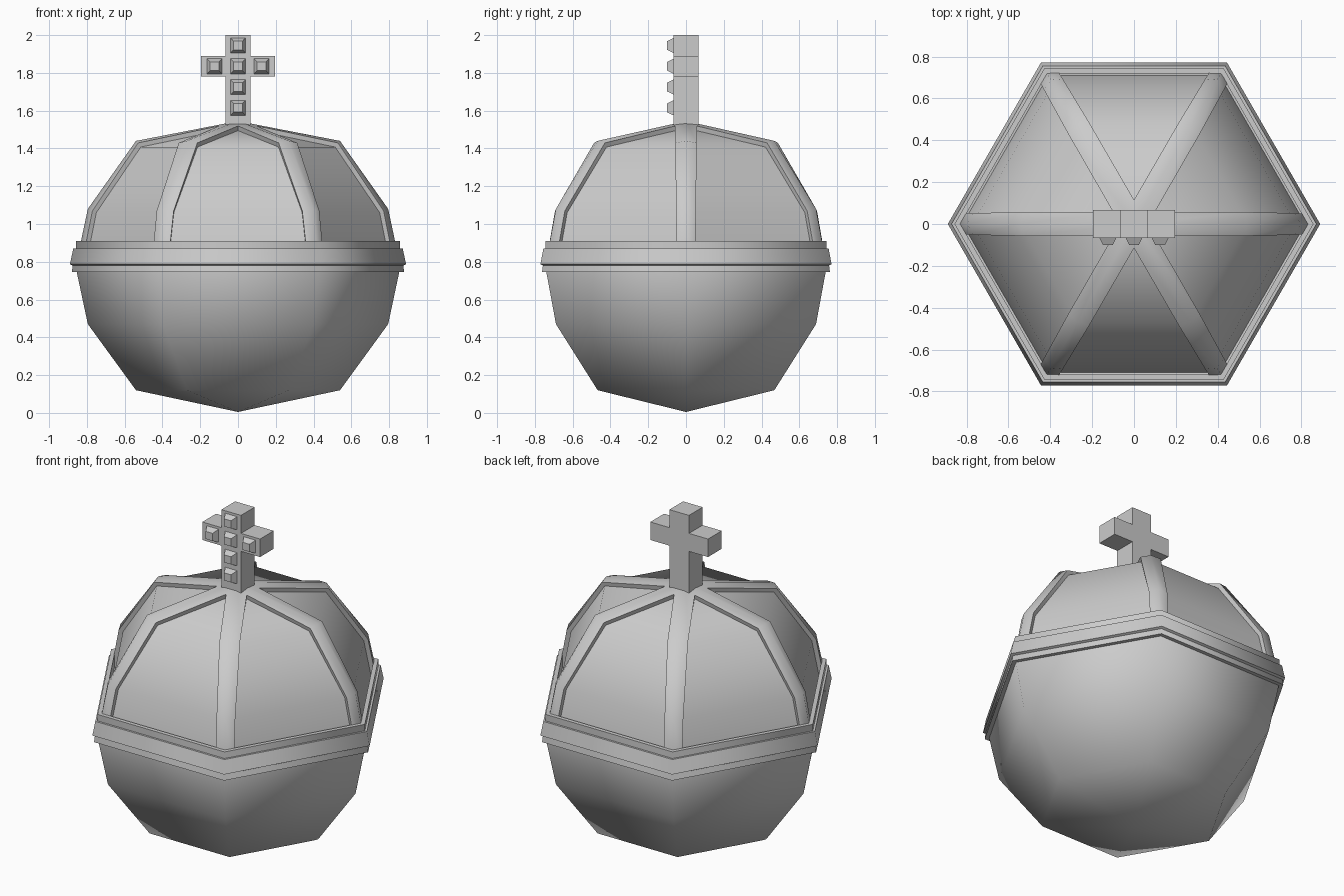
import bpy, bmesh, math
from mathutils import Matrix, Vector

cube = bpy.data.objects.get("Cube")
if cube:
    bpy.data.objects.remove(cube)

# One plain grey for everything
grey = bpy.data.materials.new("plain grey")
grey.use_nodes = True
GREY = (0.6, 0.6, 0.6, 1)
grey.diffuse_color = GREY
grey.node_tree.nodes["Principled BSDF"].inputs["Base Color"].default_value = GREY

SIDES = 6


def finish(name, bm, angle):
    """Turn a bmesh into an object, smooth below the given angle."""
    mesh = bpy.data.meshes.new(name)
    bm.to_mesh(mesh)
    bm.free()
    mesh.materials.append(grey)
    mesh.shade_smooth()
    mesh.set_sharp_from_angle(angle=math.radians(angle))
    obj = bpy.data.objects.new(name, mesh)
    bpy.context.collection.objects.link(obj)
    return obj


def hex_ring(bm, r, z):
    return [bm.verts.new((r * math.cos(i * math.tau / SIDES),
                          r * math.sin(i * math.tau / SIDES), z)) for i in range(SIDES)]


def bridge(bm, low, high):
    return [bm.faces.new((low[i], low[(i + 1) % SIDES], high[(i + 1) % SIDES], high[i]))
            for i in range(SIDES)]


# Six-sided globe, mirrored about its equator
bm = bmesh.new()
MID = 0.775
profile = [(0.54, 0.12), (0.795, 0.47), (0.86, MID), (0.795, 1.08), (0.54, 1.44)]
rings = [hex_ring(bm, r, z) for r, z in profile]
rows = [bridge(bm, a, b) for a, b in zip(rings, rings[1:])]
bottom = bm.verts.new((0, 0, 0.005))
top = bm.verts.new((0, 0, 1.545))
caps = []
for i in range(SIDES):
    j = (i + 1) % SIDES
    bm.faces.new((bottom, rings[0][j], rings[0][i]))
    caps.append(bm.faces.new((top, rings[-1][i], rings[-1][j])))
bm.normal_update()

# Sunken panels on the upper half leave raised straps along the corners
for i in range(SIDES):
    panel = [rows[2][i], rows[3][i], caps[i]]
    bmesh.ops.inset_region(bm, faces=panel, thickness=0.058, use_even_offset=True)
    bm.normal_update()
    bmesh.ops.inset_region(bm, faces=panel, thickness=0.001, depth=-0.025,
                           use_even_offset=True)
    bm.normal_update()
finish("globe", bm, 65)

# Stepped hexagonal belt
bm = bmesh.new()
belt = [(0.83, 0.745), (0.88, 0.745), (0.875, 0.78), (0.89, 0.787),
        (0.872, 0.87), (0.858, 0.87), (0.858, 0.91), (0.83, 0.91)]
rings = [hex_ring(bm, r, z) for r, z in belt]
for a, b in zip(rings, rings[1:] + rings[:1]):
    bridge(bm, a, b)
bmesh.ops.recalc_face_normals(bm, faces=bm.faces)
finish("belt", bm, 61)

# Cross: extruded outline, right half mirrored
HALF, ARM = 0.066, 0.195
bm = bmesh.new()
right = [(HALF, 1.52), (HALF, 1.78), (ARM, 1.78), (ARM, 1.89), (HALF, 1.89), (HALF, 2.0)]
outline = right + [(-x, z) for x, z in reversed(right)]
front = bm.faces.new([bm.verts.new((x, -HALF, z)) for x, z in outline])
back = bmesh.ops.extrude_face_region(bm, geom=[front])["geom"]
bmesh.ops.translate(bm, vec=(0, 2 * HALF, 0),
                    verts=[g for g in back if isinstance(g, bmesh.types.BMVert)])
bmesh.ops.recalc_face_normals(bm, faces=bm.faces)
finish("cross", bm, 30)

# Square-cut studs on the front of the cross
bm = bmesh.new()
spots = [(0, 1.615), (0, 1.725), (0, 1.835), (0, 1.945), (-0.125, 1.835), (0.125, 1.835)]
for x, z in spots:
    made = bmesh.ops.create_cube(bm, size=1, matrix=Matrix.Translation((x, -0.078, z))
                                 @ Matrix.Diagonal((0.08, 0.024, 0.08, 1)))
    tip = min((f for f in made["verts"][0].link_faces[0].verts[0].link_faces), key=lambda f: f.normal.y)
    tip = [v for v in made["verts"] if v.co.y < -0.078]
    bmesh.ops.translate(bm, verts=tip, vec=(0, -0.01, 0))
    bmesh.ops.scale(bm, verts=tip, vec=(0.58, 1, 0.58),
                    space=Matrix.Translation(-Vector((x, 0, z))))
finish("cross_studs", bm, 30)
